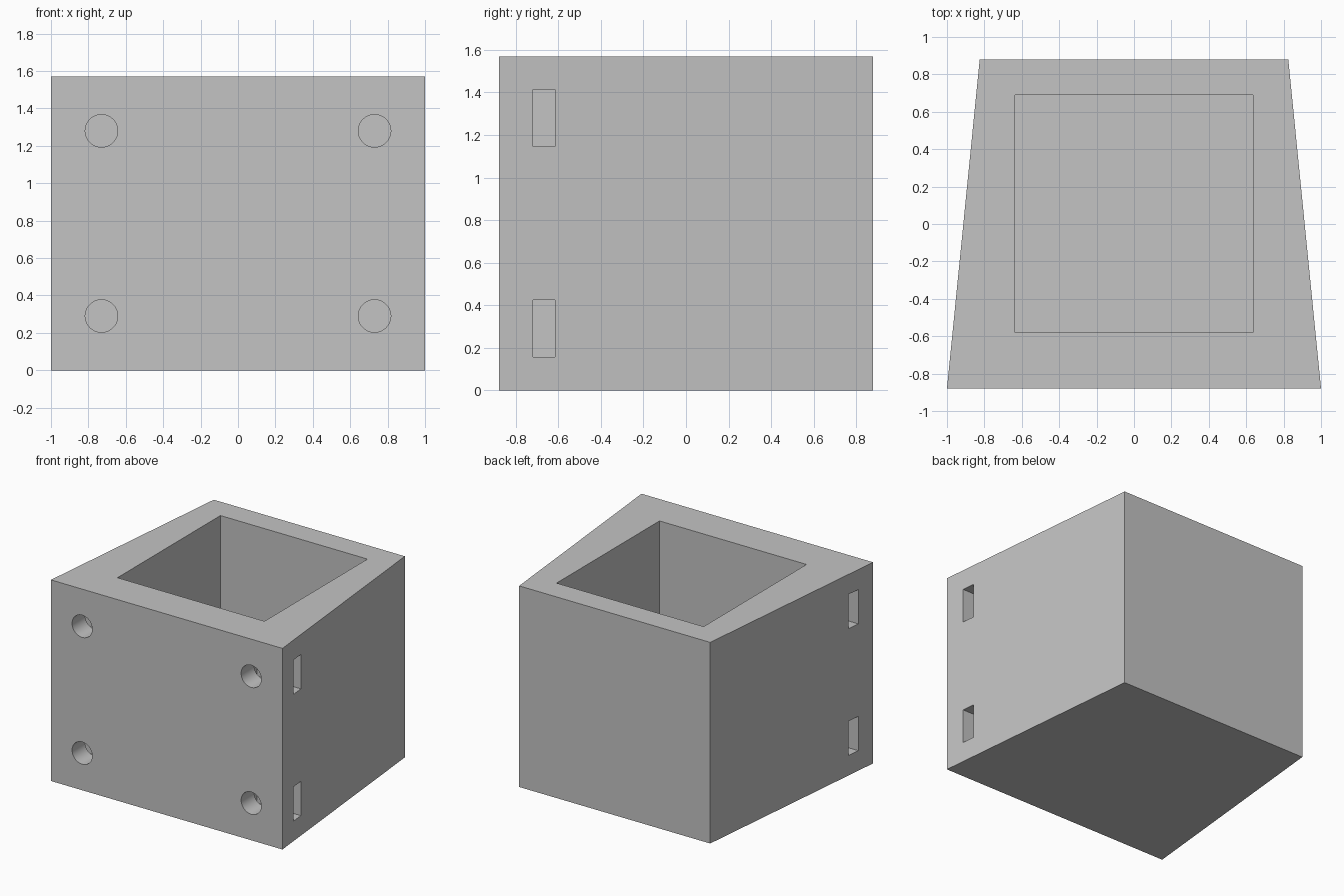
import bpy
import bmesh
from math import pi, radians
from mathutils import Matrix, Vector

if "Cube" in bpy.data.objects:
    bpy.data.objects.remove(bpy.data.objects["Cube"])

HEIGHT, FRONT, BACK = 1.57, -0.88, 0.88

grey = bpy.data.materials.new("plain_grey")
grey.use_nodes = True
colour = (0.55, 0.55, 0.55, 1)
grey.diffuse_color = colour
grey.node_tree.nodes["Principled BSDF"].inputs["Base Color"].default_value = colour


def finish(bm, name):
    bmesh.ops.recalc_face_normals(bm, faces=bm.faces)
    mesh = bpy.data.meshes.new(name)
    bm.to_mesh(mesh)
    bm.free()
    mesh.materials.append(grey)
    obj = bpy.data.objects.new(name, mesh)
    bpy.context.collection.objects.link(obj)
    return obj


def prism(name, outline, z0, z1):
    bm = bmesh.new()
    face = bm.faces.new([bm.verts.new((x, y, z0)) for x, y in outline])
    top = bmesh.ops.extrude_face_region(bm, geom=[face])["geom"]
    verts = [v for v in top if isinstance(v, bmesh.types.BMVert)]
    bmesh.ops.translate(bm, verts=verts, vec=(0, 0, z1 - z0))
    return finish(bm, name)


def box(name, x0, x1, y0, y1, z0, z1):
    return prism(name, [(x0, y0), (x1, y0), (x1, y1), (x0, y1)], z0, z1)


def bore(name, x, z, radius, y0, y1):
    bm = bmesh.new()
    place = Matrix.Translation(Vector((x, (y0 + y1) / 2, z))) @ Matrix.Rotation(pi / 2, 4, "X")
    bmesh.ops.create_cone(bm, cap_ends=True, segments=48, radius1=radius,
                          radius2=radius, depth=y1 - y0, matrix=place)
    return finish(bm, name)


# Tapered block
block = prism("block", [(-1, FRONT), (1, FRONT), (0.825, BACK), (-0.825, BACK)], 0, HEIGHT)

# Square pocket open at the top
cutters = [box("pocket_cutter", -0.635, 0.635, -0.58, 0.69, 0.29, HEIGHT + 0.1)]

# Screw holes from the front, each crossed by a nut slot from the side
for side in (-1, 1):
    for z in (0.29, 1.28):
        cutters.append(bore("screw_hole_cutter", side * 0.73, z, 0.087, FRONT - 0.1, -0.35))
        x0, x1 = sorted((side * 0.595, side * 1.1))
        cutters.append(box("nut_slot_cutter", x0, x1, -0.72, -0.615, z - 0.134, z + 0.134))

bpy.ops.object.select_all(action="DESELECT")
block.select_set(True)
bpy.context.view_layer.objects.active = block
for cutter in cutters:
    cutter.hide_render = True
    cut = block.modifiers.new("cut", "BOOLEAN")
    cut.operation = "DIFFERENCE"
    cut.solver = "EXACT"
    cut.object = cutter
    bpy.ops.object.modifier_apply(modifier=cut.name)
    bpy.data.objects.remove(cutter)

# Round bores read smooth, all other edges stay sharp
bpy.ops.object.shade_smooth_by_angle(angle=radians(30))
